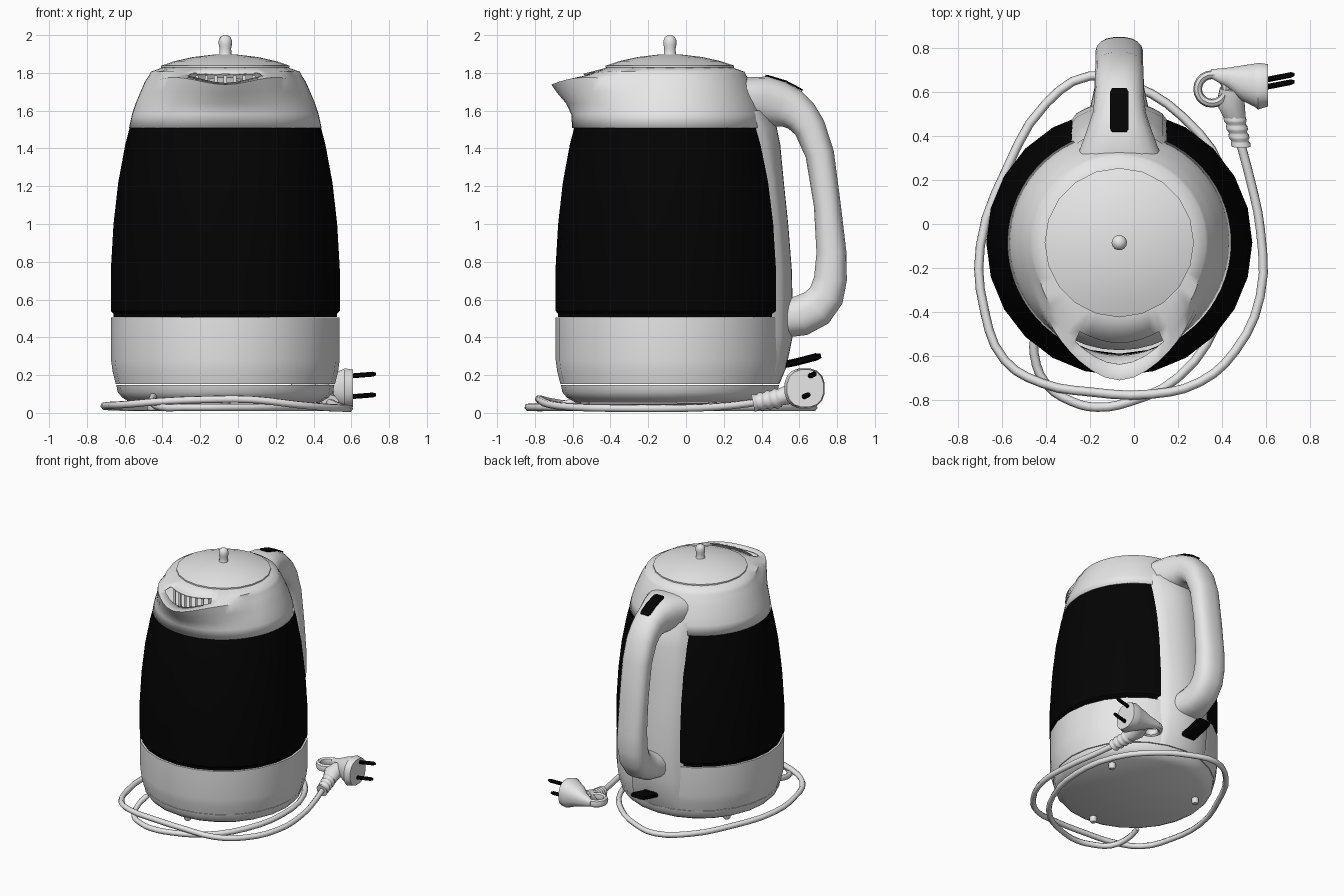
import bpy
import bmesh
from math import sin, cos, pi, radians, copysign, hypot
from mathutils import Vector

if "Cube" in bpy.data.objects:
    bpy.data.objects.remove(bpy.data.objects["Cube"])

CX, CY = -0.067, -0.085          # kettle axis


def material(name, value):
    m = bpy.data.materials.new(name)
    m.use_nodes = True
    m.diffuse_color = (value, value, value, 1)
    m.node_tree.nodes["Principled BSDF"].inputs["Base Color"].default_value = m.diffuse_color
    return m


WHITE = material("white_plastic", 0.8)
BLACK = material("black_glass", 0.001)


def finish(name, bm, mat, angle=38):
    bmesh.ops.remove_doubles(bm, verts=bm.verts, dist=0.0005)
    bmesh.ops.recalc_face_normals(bm, faces=bm.faces)
    mesh = bpy.data.meshes.new(name)
    bm.to_mesh(mesh)
    bm.free()
    for p in mesh.polygons:
        p.use_smooth = True
    mesh.set_sharp_from_angle(angle=radians(angle))
    mesh.materials.append(mat)
    ob = bpy.data.objects.new(name, mesh)
    bpy.context.scene.collection.objects.link(ob)
    return ob


def loft(name, rings, mat, closed=True, caps=True, skip=None, angle=38):
    """Skin a list of point rings; skip(ring, index) leaves a face out."""
    bm = bmesh.new()
    rows = [[bm.verts.new(p) for p in ring] for ring in rings]
    n = len(rows[0])
    for i, (a, b) in enumerate(zip(rows, rows[1:])):
        for j in range(n if closed else n - 1):
            if not (skip and skip(i, j)):
                k = (j + 1) % n
                bm.faces.new((a[j], a[k], b[k], b[j]))
    if caps:
        bm.faces.new(rows[0])
        bm.faces.new(rows[-1])
    return finish(name, bm, mat, angle)


def lathe(name, profile, mat, sides=24, center=(CX, CY), caps=True):
    rings = [[(center[0] + r * cos(2 * pi * j / sides), center[1] + r * sin(2 * pi * j / sides), z)
              for j in range(sides)] for r, z in profile]
    return loft(name, rings, mat, caps=caps)


def sweep(name, path, sizes, mat, side=(1, 0, 0), sides=16, power=2.0):
    """Rounded section along a path; sizes are (half width along side, half thickness)."""
    pts, side = [Vector(p) for p in path], Vector(side)
    rings = []
    for i, p in enumerate(pts):
        tangent = pts[min(i + 1, len(pts) - 1)] - pts[max(i - 1, 0)]
        up = tangent.cross(side).normalized()
        w, t = sizes[i]
        ring = []
        for j in range(sides):
            c, s = cos(2 * pi * (j + .5) / sides), sin(2 * pi * (j + .5) / sides)
            ring.append(p + side * w * copysign(abs(c) ** (2 / power), c)
                        + up * t * copysign(abs(s) ** (2 / power), s))
        rings.append(ring)
    return loft(name, rings, mat)


# Power base, lower body and dark glass wall
lathe("power_base", [(.50, .055), (.545, .08), (.57, .11), (.577, .148)], WHITE)
lower = [(.58, .152), (.597, .22), (.605, .28), (.605, .505)]
glass = [(.592, .507), (.592, .525), (.606, .54), (.606, .76), (.592, 1.0),
         (.567, 1.22), (.53, 1.42), (.506, 1.512)]
lathe("lower_body", lower, WHITE)
lathe("glass_wall", glass, BLACK, caps=False)

# White floor under the spout
lathe("collar_floor", [(.49, 1.52), (.48, 1.56), (.44, 1.64), (.41, 1.66)], WHITE, 40)

# Feet under the power base
for k in range(3):
    a = radians(30 + 120 * k)
    lathe("foot_%d" % (k + 1), [(.018, .012), (.026, .022), (.026, .06)], WHITE, 10,
          (CX + .45 * cos(a), CY + .45 * sin(a)))

# Upper collar drawn out into a spout: (radius, spout reach, height, spout lift, flank rise, falloff)
SEG = 60
collar = [(.506, .008, 1.508, 0, 0, 1), (.49, .03, 1.58, 0, 0, 1), (.47, .08, 1.64, 0, 0, 1),
          (.447, .155, 1.695, 0, .01, 1), (.422, .212, 1.752, -.022, .032, 1),
          (.402, .16, 1.782, -.045, .026, 1), (.392, .066, 1.803, -.012, .006, .5),
          (.33, 0, 1.825, 0, 0, 1), (.05, 0, 1.83, 0, 0, 1)]


def from_front(j):
    return abs((j / SEG * 360 + 180) % 360 - 180)


def spout(j):
    return max(0, 1 - (hypot(from_front(j), 9) - 7) / 60) ** 1.5


rings = []
for r, reach, z, lift, rise, falloff in collar:
    ring = []
    for j in range(SEG):
        a, w = 2 * pi * j / SEG, spout(j) ** falloff
        ring.append((CX + (r + reach * w) * sin(a), CY - (r + reach * w) * cos(a),
                     z + lift * w + rise * sin(pi * w)))
    rings.append(ring)
top = loft("collar_with_spout", rings, WHITE, caps=False, angle=50,
           skip=lambda i, j: i == 5 and from_front(j + .5) < 25)
shell = top.modifiers.new("wall", 'SOLIDIFY')
shell.thickness, shell.offset = .008, 0

# Strainer slats inside the spout
for k in range(-3, 4):
    x, y = CX + .05 * k, CY - .42 + .008 * abs(k)
    sweep("strainer_slat_%d" % (k + 4), [(x, y, 1.56), (x, y, 1.785)], [(.009, .005)] * 2,
          WHITE, sides=8, power=6)

# Lid and knob
lathe("lid", [(.325, 1.822), (.34, 1.828), (.34, 1.838), (.27, 1.862), (.17, 1.884), (.07, 1.896),
              (.01, 1.897)], WHITE, 20)
lathe("lid_knob", [(.038, 1.885), (.032, 1.90), (.031, 1.93), (.035, 1.95), (.035, 1.972),
                   (.027, 1.99), (.012, 1.999), (.002, 2.0)], WHITE, 14)

# Back panel joining the body to the handle
levels = [(.575, .152, 0), (.597, .24, .015), (.605, .40, .04), (.605, .60, .04), (.606, .76, .035),
          (.592, 1.0, .03), (.567, 1.22, .032), (.53, 1.42, .05), (.506, 1.512, .055), (.475, 1.60, .04)]
rings = []
for r, z, bulge in levels:
    ring = []
    for k in range(13):
        u = k / 6 - 1
        x = .235 * u
        rise = .004 + bulge * (1 - u * u)
        ring.append((CX + x, CY + (r * r - x * x) ** .5 + rise - (.03 if k in (0, 12) else 0), z))
    rings.append(ring)
loft("handle_back_panel", rings, WHITE, closed=False, caps=False)

# Handle loop: (y, z, half thickness, half width)
handle = [(.15, 1.64, .09, .22), (.25, 1.655, .11, .21), (.33, 1.655, .124, .185),
          (.42, 1.648, .135, .15), (.50, 1.632, .122, .122), (.56, 1.61, .108, .114),
          (.61, 1.57, .095, .112), (.655, 1.51, .085, .112), (.708, 1.37, .077, .11),
          (.748, 1.1, .072, .11), (.770, .85, .08, .11), (.765, .71, .088, .11),
          (.742, .62, .096, .11), (.69, .555, .105, .11), (.61, .515, .108, .115),
          (.50, .495, .10, .14), (.36, .48, .09, .18)]
sweep("handle", [(CX, y, z) for y, z, t, w in handle], [(w, t) for y, z, t, w in handle],
      WHITE, power=2.5, sides=20)

# Black switch plate on the handle and lever at the back of the base
sweep("switch_plate", [(CX, .42, 1.786), (CX, .435, 1.784), (CX, .53, 1.755), (CX, .60, 1.718),
                       (CX, .617, 1.708)],
      [(.034, .0045)] + [(.043, .0048)] * 3 + [(.034, .0045)], BLACK, sides=12, power=7)
sweep("rear_lever", [(CX, .46, .245), (CX, .58, .268), (CX, .69, .297), (CX, .715, .302)],
      [(.06, .02), (.06, .02), (.06, .02), (.05, .012)], BLACK, sides=12, power=4)

# Power cable lying around the base
route = [(-.45, -.50, .085), (-.455, -.59, .06), (-.40, -.73, .03), (-.28, -.81, .03), (-.17, -.835, .03),
         (-.02, -.81, .03), (.2, -.70, .03), (.38, -.45, .03), (.46, -.1, .03), (.40, .25, .03),
         (.22, .49, .03), (.0, .63, .03), (-.2, .675, .03), (-.4, .55, .03), (-.58, .25, .03),
         (-.70, -.1, .035), (-.68, -.40, .04), (-.59, -.62, .045), (-.42, -.725, .06), (-.2, -.765, .07),
         (.08, -.775, .07), (.30, -.72, .045), (.46, -.58, .03), (.575, -.33, .025), (.575, -.02, .025),
         (.53, .2, .035), (.485, .37, .055)]
curve = bpy.data.curves.new("power_cable", 'CURVE')
curve.dimensions = '3D'
curve.bevel_depth, curve.bevel_resolution, curve.resolution_u = .021, 1, 3
curve.use_fill_caps = True
line = curve.splines.new('BEZIER')
line.bezier_points.add(len(route) - 1)
for point, co in zip(line.bezier_points, route):
    point.co = co
    point.handle_left_type = point.handle_right_type = 'AUTO'
curve.materials.append(WHITE)
bpy.context.scene.collection.objects.link(bpy.data.objects.new("power_cable", curve))

# Ribbed strain relief
start, end = Vector((.488, .355, .052)), Vector((.455, .50, .08))
sweep("strain_relief", [start.lerp(end, k / 15) for k in range(16)],
      [((.046 if k // 2 % 2 == 0 else .04) + .0006 * k,) * 2 for k in range(16)], WHITE, sides=10)

# Plug: neck, tapered body, finger ring and prongs
sweep("plug_neck", [(.458, .49, .08), (.44, .55, .10), (.45, .62, .12)],
      [(.052, .045), (.066, .055), (.06, .05)], WHITE, sides=12)
sweep("plug_body", [(.35, .685, .125), (.43, .665, .125), (.49, .643, .13), (.55, .632, .13),
                    (.565, .628, .13), (.61, .632, .13)],
      [(.02, .025), (.048, .05), (.08, .075), (.1, .1), (.108, .108), (.098, .1)],
      WHITE, side=(0, 1, 0), sides=16, power=2.4)
rings = []
for i in range(21):
    a = 2 * pi * i / 20
    rings.append([(.355 + (.065 + .02 * cos(b)) * cos(a), .615 + (.065 + .02 * cos(b)) * sin(a),
                   .125 + .03 * sin(b)) for b in [2 * pi * j / 8 for j in range(8)]])
loft("plug_finger_ring", rings, WHITE, caps=False)
for k, (y, z) in enumerate([(.655, .195), (.622, .085)]):
    sweep("plug_prong_%d" % (k + 1), [(.59, y, z), (.715, y + .024, z + .01), (.73, y + .026, z + .011)],
          [(.014, .014), (.014, .014), (.008, .008)], BLACK, side=(0, 1, 0), sides=8)
